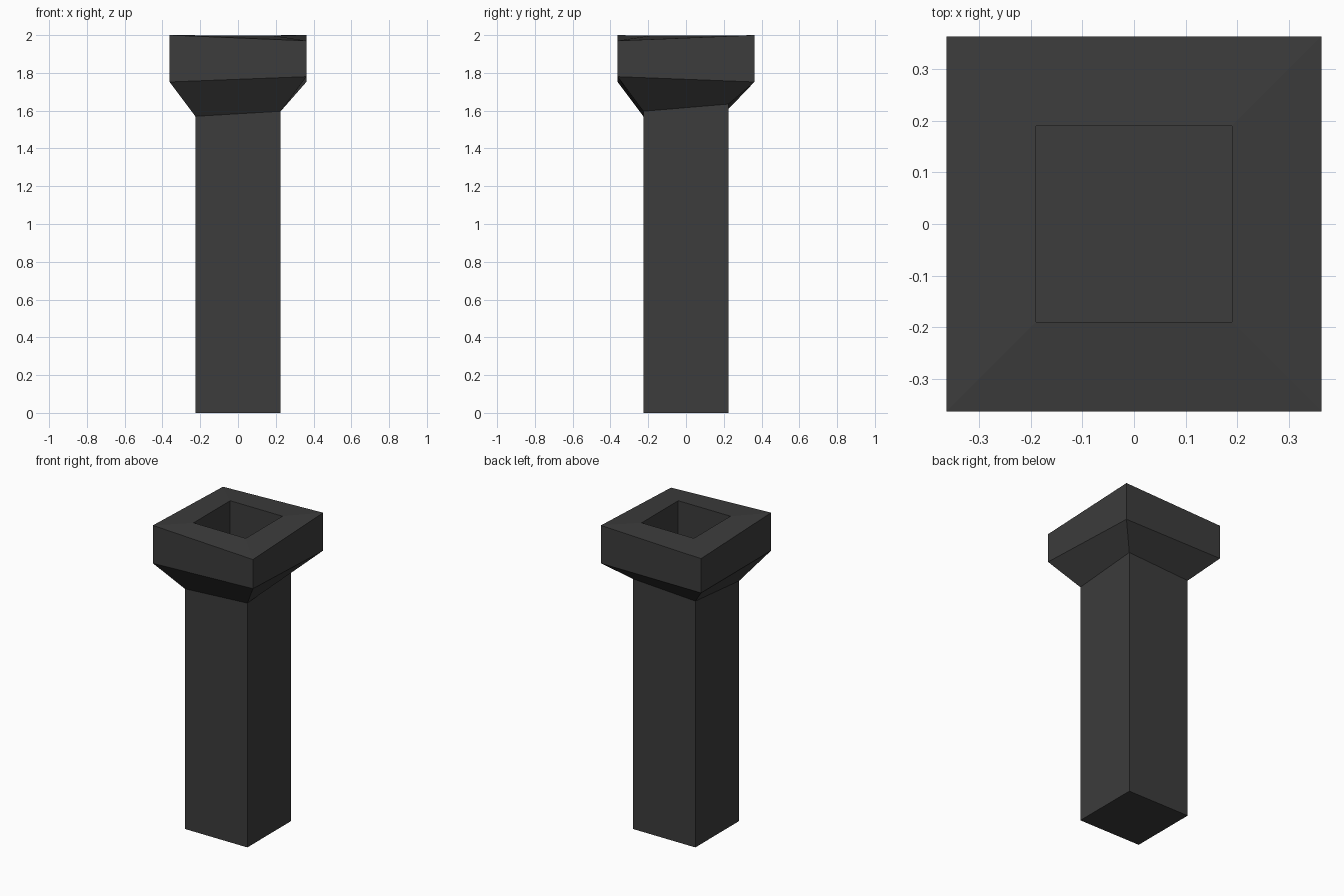
import bpy, bmesh

if "Cube" in bpy.data.objects:
    bpy.data.objects.remove(bpy.data.objects["Cube"])

mat = bpy.data.materials.new("dark_stone")
mat.diffuse_color = (0.045, 0.045, 0.045, 1)
mat.use_nodes = True
mat.node_tree.nodes["Principled BSDF"].inputs["Base Color"].default_value = mat.diffuse_color

# Corner order: front left, front right, back right, back left
SIGNS = [(-1, -1), (1, -1), (1, 1), (-1, 1)]

# Square rings from base to cap to flue: half width, height at each corner
# (the cap and collar corners are slightly uneven, as hand-cut stone)
RINGS = [
    (0.226, (0, 0, 0, 0)),                  # base
    (0.226, (1.57, 1.597, 1.635, 1.61)),    # top of shaft
    (0.362, (1.752, 1.78, 1.752, 1.752)),   # bottom of cap
    (0.362, (2.0, 1.97, 2.0, 1.976)),       # top of cap
    (0.189, (1.997,) * 4),                  # rim of opening
    (0.189, (1.6,) * 4),                    # floor of opening
]


def square_loft(name, rings):
    bm = bmesh.new()
    loops = [[bm.verts.new((sx * h, sy * h, z)) for (sx, sy), z in zip(SIGNS, zs)]
             for h, zs in rings]
    for a, b in zip(loops, loops[1:]):
        for i in range(4):
            j = (i + 1) % 4
            bm.faces.new((a[i], a[j], b[j], b[i]))
    bm.faces.new(loops[0][::-1])
    bm.faces.new(loops[-1])
    bmesh.ops.recalc_face_normals(bm, faces=bm.faces)
    mesh = bpy.data.meshes.new(name)
    bm.to_mesh(mesh)
    bm.free()
    mesh.materials.append(mat)
    obj = bpy.data.objects.new(name, mesh)
    bpy.context.collection.objects.link(obj)
    return obj


# Shaft, flared collar, cap and hollow opening in one closed surface
square_loft("chimney_stack", RINGS)
